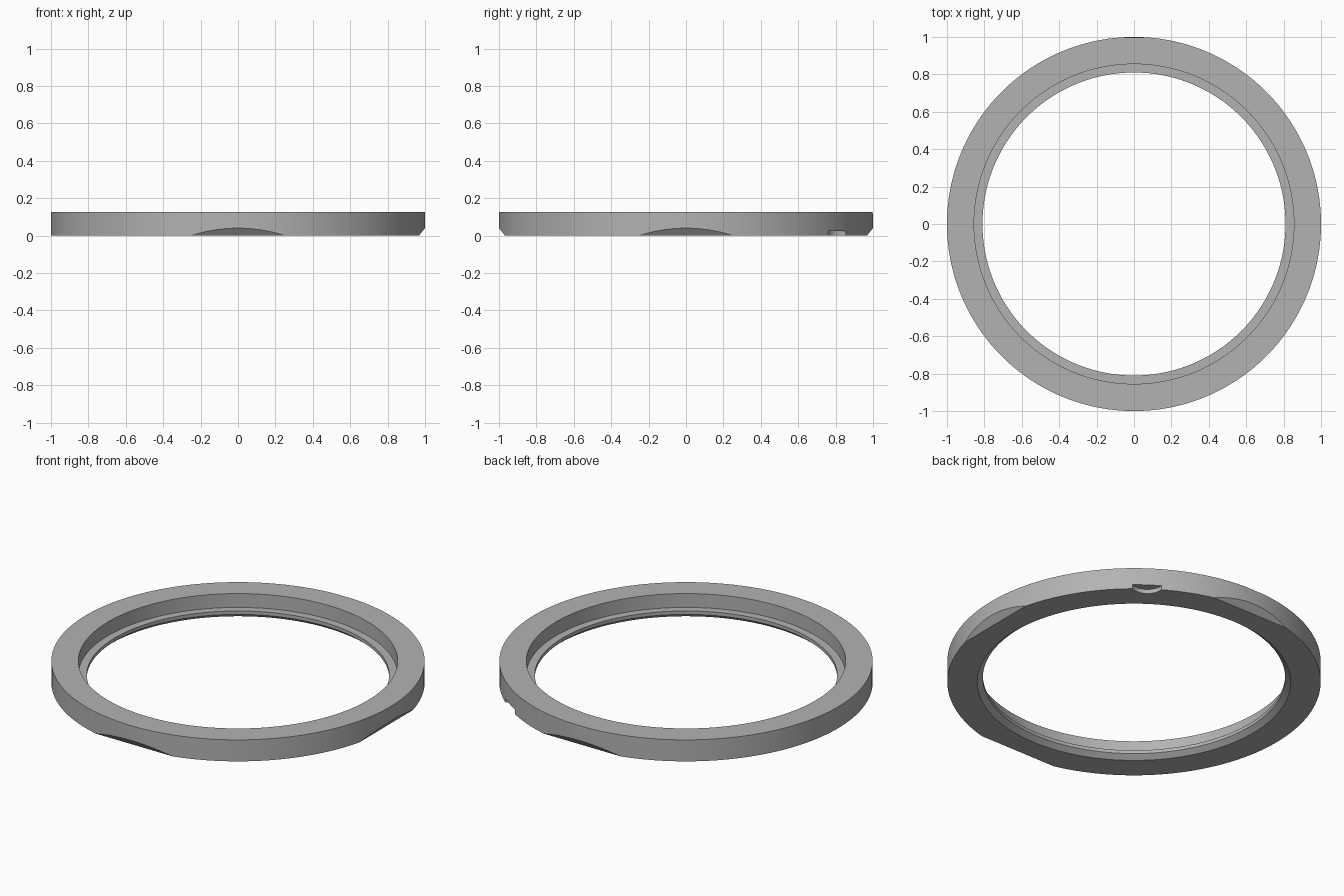
import bpy
import bmesh
from math import radians, sin, cos, pi
from mathutils import Matrix, Vector

default = bpy.data.objects.get("Cube")
if default:
    bpy.data.objects.remove(default, do_unlink=True)

HEIGHT = 0.127
SEGMENTS = 180

grey = bpy.data.materials.new("plain_grey")
grey.use_nodes = True
colour = (0.45, 0.45, 0.45, 1)
grey.diffuse_color = colour
grey.node_tree.nodes["Principled BSDF"].inputs["Base Color"].default_value = colour


def add_object(name, bm):
    bmesh.ops.recalc_face_normals(bm, faces=bm.faces)
    mesh = bpy.data.meshes.new(name)
    bm.to_mesh(mesh)
    bm.free()
    mesh.materials.append(grey)
    obj = bpy.data.objects.new(name, mesh)
    bpy.context.collection.objects.link(obj)
    return obj


def lathe(name, profile):
    """Sweep a closed radius/height profile around z."""
    bm = bmesh.new()
    rings = []
    for i in range(SEGMENTS):
        a = 2 * pi * i / SEGMENTS
        rings.append([bm.verts.new((r * cos(a), r * sin(a), z)) for r, z in profile])
    n = len(profile)
    for i, ring in enumerate(rings):
        after = rings[(i + 1) % SEGMENTS]
        for j in range(n):
            k = (j + 1) % n
            bm.faces.new((ring[j], after[j], after[k], ring[k]))
    return add_object(name, bm)


def wedge(name, angle, section, width):
    """Prism with a radius/height section, placed across the rim at an angle."""
    bm = bmesh.new()
    face = bm.faces.new([bm.verts.new((r, -width / 2, z)) for r, z in section])
    swept = bmesh.ops.extrude_face_region(bm, geom=[face])["geom"]
    verts = [v for v in swept if isinstance(v, bmesh.types.BMVert)]
    bmesh.ops.translate(bm, verts=verts, vec=Vector((0, width, 0)))
    bm.transform(Matrix.Rotation(radians(angle), 4, "Z"))
    return add_object(name, bm)


def pocket(name, angle):
    """Short upright cylinder that bites a rounded notch into the lower rim."""
    bm = bmesh.new()
    bmesh.ops.create_cone(bm, cap_ends=True, segments=48, radius1=0.089,
                          radius2=0.089, depth=0.1)
    bm.transform(Matrix.Rotation(radians(angle), 4, "Z")
                 @ Matrix.Translation((1.04, 0, -0.025)))
    return add_object(name, bm)


# Ring with an inner ledge and a bevelled lower bore
ring = lathe("ring", [(1, 0), (1, HEIGHT), (0.855, HEIGHT), (0.855, 0.045),
                      (0.81, 0.045), (0.81, 0.025), (0.84, 0)])

# Four sloping flats under the rim
cutters = [wedge(f"flat_cutter_{a}", a, [(0.944, -0.03), (1.016, 0.06), (1.2, 0.06),
                                         (1.2, -0.03)], 0.9)
           for a in (0, 90, 180, 270)]

# Two rounded notches either side of the back
cutters += [pocket(f"notch_cutter_{a}", a) for a in (54, 126)]

# Shallow index mark on the upper back edge
cutters.append(wedge("mark_cutter", 90, [(0.9965, 0.15), (1.002, 0.06), (1.1, 0.06),
                                         (1.1, 0.15)], 0.16))

bpy.context.view_layer.objects.active = ring
for cutter in cutters:
    cutter.hide_render = True
    mod = ring.modifiers.new(cutter.name, "BOOLEAN")
    mod.operation = "DIFFERENCE"
    mod.solver = "EXACT"
    mod.object = cutter
    bpy.ops.object.modifier_apply(modifier=mod.name)
    bpy.data.objects.remove(cutter, do_unlink=True)

# Smooth walls, crisp edges
bpy.ops.object.select_all(action="DESELECT")
ring.select_set(True)
bpy.ops.object.shade_smooth_by_angle(angle=radians(25))
